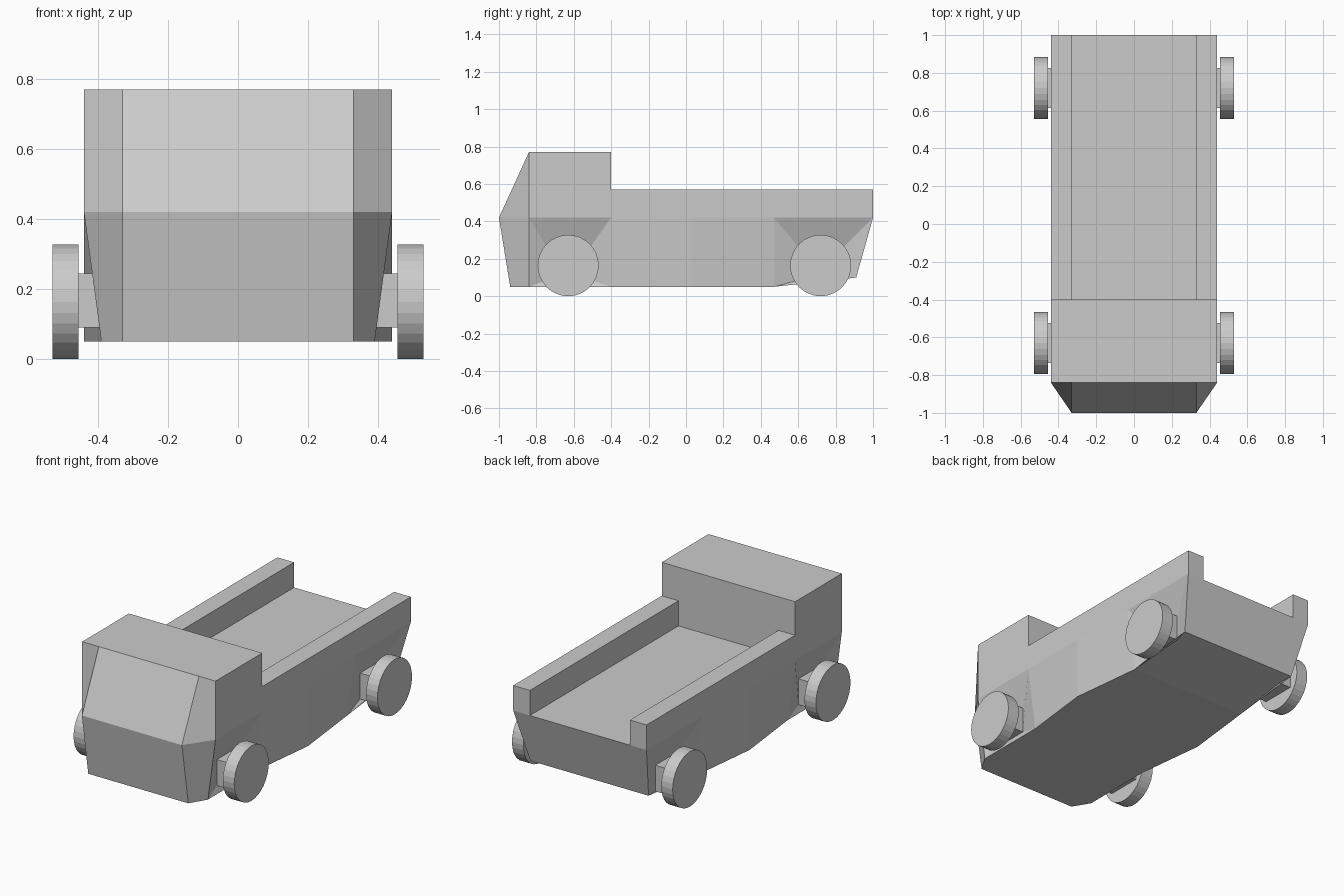
import bpy
import bmesh
import math

cube = bpy.data.objects.get("Cube")
if cube:
    bpy.data.objects.remove(cube, do_unlink=True)

grey = bpy.data.materials.new("plain grey")
grey.use_nodes = True
colour = (0.6, 0.6, 0.6, 1)
grey.diffuse_color = colour
grey.node_tree.nodes["Principled BSDF"].inputs["Base Color"].default_value = colour

WAIST = 0.42      # height of the bed floor and nose crease
WIDE = 0.44       # half width of the body
INNER = 0.33      # half width of the bed floor and the nose


def finish(bm, name):
    """Weld a bmesh and turn it into a flat shaded object."""
    bmesh.ops.remove_doubles(bm, verts=bm.verts, dist=0.0005)
    bmesh.ops.recalc_face_normals(bm, faces=bm.faces)
    mesh = bpy.data.meshes.new(name)
    bm.to_mesh(mesh)
    bm.free()
    mesh.materials.append(grey)
    obj = bpy.data.objects.new(name, mesh)
    bpy.context.collection.objects.link(obj)
    return obj


def skin(bm, rings, start=False, end=False):
    """Join a series of closed rings with quads, optionally capping the ends."""
    loops = [[bm.verts.new(p) for p in ring] for ring in rings]
    for a, b in zip(loops, loops[1:]):
        for i in range(len(a)):
            j = (i + 1) % len(a)
            bm.faces.new((a[i], a[j], b[j], b[i]))
    if start:
        bm.faces.new(loops[0])
    if end:
        bm.faces.new(loops[-1])


def box(name, x0, x1, y0, y1, z0, z1):
    bm = bmesh.new()
    skin(bm, [[(x0, y0, z), (x1, y0, z), (x1, y1, z), (x0, y1, z)] for z in (z0, z1)], True, True)
    return finish(bm, name)


# Lower body stations: upper y, upper half width, lower y, lower half width, lower z
stations = [
    (-1.0, INNER, -0.94, INNER, 0.05),
    (-0.84, WIDE, -0.84, 0.39, 0.05),
    (-0.40, WIDE, -0.40, 0.39, 0.05),
    (0.03, WIDE, 0.03, WIDE, 0.05),
    (0.47, WIDE, 0.47, 0.39, 0.05),
    (1.0, WIDE, 0.91, 0.39, 0.10),
]
wheel_y = {1: -0.63, 4: 0.72}    # panels that hold a wheel recess


def rim(y, x, s):
    return (s * x, y, WAIST)


bm = bmesh.new()
for k, (a, b) in enumerate(zip(stations, stations[1:])):
    # Deck and underside
    for pts in (
        [(-a[1], a[0], WAIST), (a[1], a[0], WAIST), (b[1], b[0], WAIST), (-b[1], b[0], WAIST)],
        [(-a[3], a[2], a[4]), (a[3], a[2], a[4]), (b[3], b[2], b[4]), (-b[3], b[2], b[4])],
    ):
        bm.faces.new([bm.verts.new(p) for p in pts])
    # Side panels, with a recess and a square axle stub at each wheel
    for s in (-1, 1):
        panel = [rim(a[0], a[1], s), rim(b[0], b[1], s),
                 (s * b[3], b[2], b[4]), (s * a[3], a[2], a[4])]
        rings = [panel]
        if k in wheel_y:
            y0, y1 = wheel_y[k] - 0.105, wheel_y[k] + 0.105
            for x in (0.375, 0.46):
                rings.append([(s * x, y0, 0.245), (s * x, y1, 0.245),
                              (s * x, y1, 0.09), (s * x, y0, 0.09)])
        skin(bm, rings, end=True)
# Nose panel and tail panel
for st in (stations[0], stations[-1]):
    yu, xu, yl, xl, zl = st
    bm.faces.new([bm.verts.new(p) for p in
                  ((-xu, yu, WAIST), (xu, yu, WAIST), (xl, yl, zl), (-xl, yl, zl))])
finish(bm, "lower_body")

# Cab with raked windscreen and bevelled front corners
bm = bmesh.new()
cab = []
for z, nose in ((WAIST, -1.0), (0.77, -0.84)):
    half = [(INNER, nose), (WIDE, -0.84), (WIDE, -0.40)]
    cab.append([(x, y, z) for x, y in half] + [(-x, y, z) for x, y in reversed(half)])
skin(bm, cab, True, True)
finish(bm, "cab")

# Bed walls and wheels
for s, side in ((1, "left"), (-1, "right")):
    x0, x1 = sorted((s * INNER, s * WIDE))
    box(side + "_bed_wall", x0, x1, -0.40, 1.0, WAIST, 0.57)
    for y, end in ((-0.63, "front"), (0.72, "rear")):
        bm = bmesh.new()
        rings = []
        for x in (0.455, 0.53):
            rings.append([(s * x, y + 0.163 * math.cos(t), 0.164 + 0.164 * math.sin(t))
                          for t in (i * math.tau / 32 for i in range(32))])
        skin(bm, rings, True, True)
        finish(bm, f"{end}_{side}_wheel")
